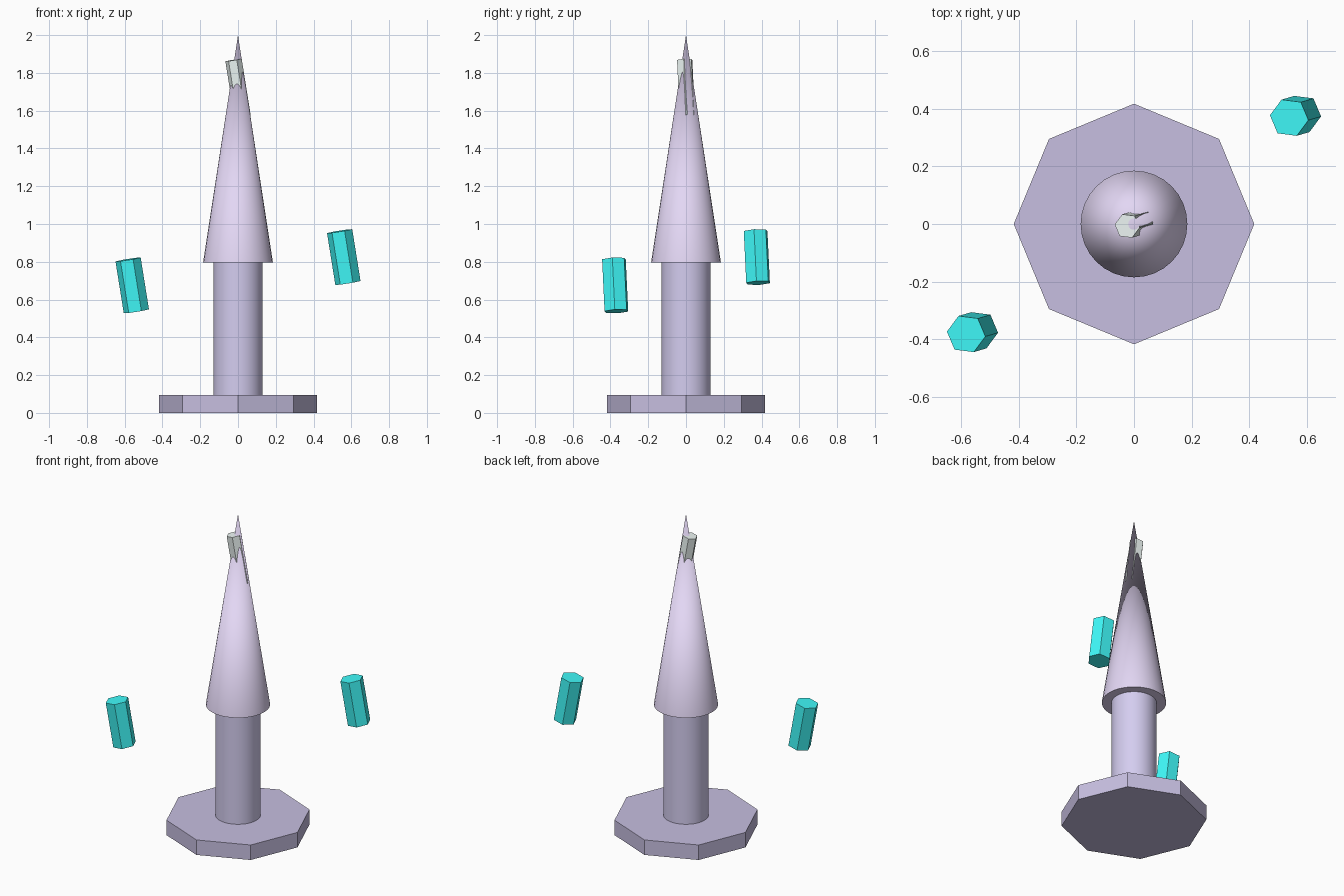
import bpy
from math import radians
from mathutils import Matrix, Vector

if "Cube" in bpy.data.objects:
    bpy.data.objects.remove(bpy.data.objects["Cube"])


def material(name, rgb):
    m = bpy.data.materials.new(name)
    m.diffuse_color = (*rgb, 1)
    m.use_nodes = True
    m.node_tree.nodes["Principled BSDF"].inputs["Base Color"].default_value = m.diffuse_color
    return m


def solid(name, sides, r1, r2, z0, z1, mat, smooth=False):
    """Upright prism or cone between two heights."""
    bpy.ops.mesh.primitive_cone_add(vertices=sides, radius1=r1, radius2=r2,
                                    depth=z1 - z0, location=(0, 0, (z0 + z1) / 2))
    ob = bpy.context.object
    ob.name = name
    ob.data.materials.append(mat)
    if smooth:
        bpy.ops.object.shade_smooth_by_angle(angle=radians(35))
    return ob


def crystal(name, centre, radius, length, mat):
    """Six-sided prism leaning along the shared tilt axis."""
    ob = solid(name, 6, radius, radius, -length / 2, length / 2, mat)
    axis = Vector((-0.044, -0.013, 0.275))
    tilt = Vector((0, 0, 1)).rotation_difference(axis).to_matrix().to_4x4()
    spin = Matrix.Rotation(radians(23), 4, 'Z')
    ob.matrix_world = Matrix.Translation(centre) @ tilt @ spin


stone = material("dark_violet", (0.57, 0.52, 0.75))
violet = material("violet", (0.66, 0.61, 0.87))
lilac = material("lilac", (0.77, 0.68, 0.91))
cyan = material("cyan", (0.05, 0.95, 0.95))
pale = material("pale", (0.86, 0.94, 0.92))

# Tower: octagonal base, round column, pointed spire
solid("base", 8, 0.417, 0.417, 0, 0.095, stone)
solid("column", 32, 0.13, 0.13, 0.095, 0.8, violet, smooth=True)
solid("spire", 32, 0.185, 0, 0.795, 2.0, lilac, smooth=True)

# Floating crystals and the one set in the spire tip
crystal("left_crystal", (-0.56, -0.375, 0.675), 0.068, 0.278, cyan)
crystal("right_crystal", (0.56, 0.375, 0.825), 0.068, 0.278, cyan)
crystal("tip_crystal", (0, 0, 1.72), 0.044, 0.3, pale)
